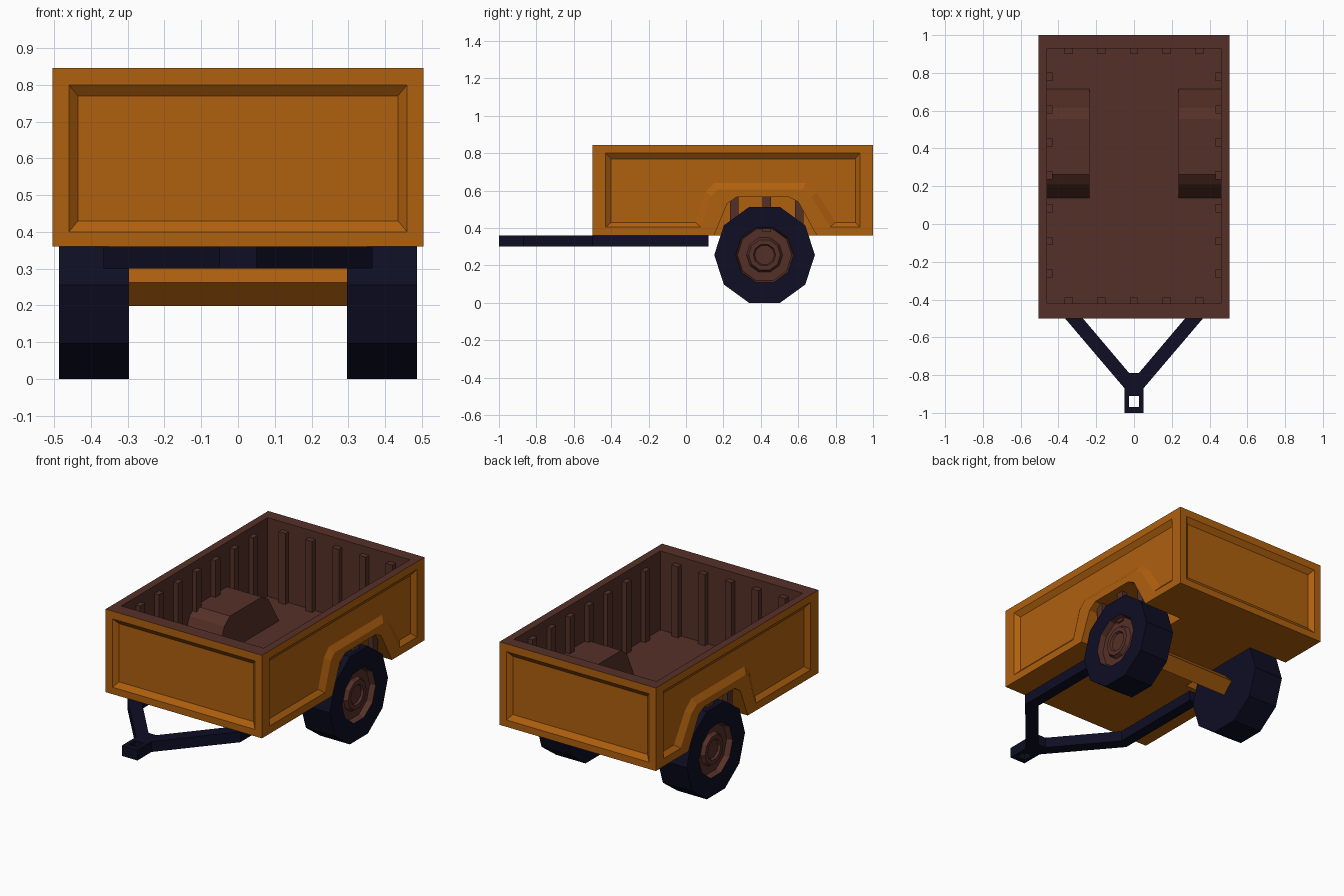
import bpy, bmesh, math

if "Cube" in bpy.data.objects:
    bpy.data.objects.remove(bpy.data.objects["Cube"])


def material(name, rgb):
    m = bpy.data.materials.new(name)
    m.diffuse_color = (*rgb, 1)
    m.use_nodes = True
    m.node_tree.nodes["Principled BSDF"].inputs["Base Color"].default_value = m.diffuse_color
    return m


MATS = [material("orange_paint", (0.43, 0.117, 0.0045)),
        material("dark_brown", (0.091, 0.030, 0.021)),
        material("near_black_navy", (0.0044, 0.0044, 0.018))]
ORANGE, BROWN, NAVY = range(3)


def finish(name, bm, mat=None):
    bmesh.ops.recalc_face_normals(bm, faces=bm.faces)
    me = bpy.data.meshes.new(name)
    if mat is not None:
        for f in bm.faces:
            f.material_index = mat
    bm.to_mesh(me)
    bm.free()
    for m in MATS:
        me.materials.append(m)
    ob = bpy.data.objects.new(name, me)
    bpy.context.collection.objects.link(ob)
    return ob


def add_loft(bm, loops):
    """Skin a list of equal-length loops and cap both ends."""
    rings = [[bm.verts.new(p) for p in lp] for lp in loops]
    n = len(rings[0])
    for a, b in zip(rings, rings[1:]):
        for i in range(n):
            bm.faces.new((a[i], a[(i + 1) % n], b[(i + 1) % n], b[i]))
    bm.faces.new(rings[0])
    bm.faces.new(rings[-1])


def loft(name, loops, mat):
    bm = bmesh.new()
    add_loft(bm, loops)
    return finish(name, bm, mat)


def rect(x0, x1, y0, y1):
    return [(x0, y0), (x1, y0), (x1, y1), (x0, y1)]


def along_x(prof, x):
    return [(x, a, b) for a, b in prof]


def along_y(prof, y):
    return [(a, y, b) for a, b in prof]


def along_z(prof, z):
    return [(a, b, z) for a, b in prof]


def boolean(ob, tool, op):
    mod = ob.modifiers.new("bool", 'BOOLEAN')
    mod.operation, mod.object, mod.solver = op, tool, 'EXACT'
    bpy.context.view_layer.objects.active = ob
    bpy.ops.object.modifier_apply(modifier=mod.name)
    bpy.data.objects.remove(tool)


# Cargo box with hollow interior
W, TOP, FLOOR = 0.505, 0.845, 0.385
shell = rect(-W, W, -0.5, 1.0)
body = loft("cargo_box", [along_z(shell, 0.36), along_z(shell, TOP)], ORANGE)
inside = rect(-0.46, 0.46, -0.42, 0.93)
boolean(body, loft("cut", [along_z(inside, FLOOR), along_z(inside, 1.0)], BROWN), 'DIFFERENCE')

# Wheel wells inside, then arches cut from outside
well = [(.13, .37), (.21, .545), (.262, .585), (.555, .585), (.615, .55), (.725, .37)]
arch = [(.142, .34), (.22, .53), (.27, .565), (.55, .565), (.60, .54), (.71, .34)]
for s in (-1, 1):
    boolean(body, loft("well", [along_x(well, s * .235), along_x(well, s * .47)], BROWN), 'UNION')
for s in (-1, 1):
    boolean(body, loft("cut", [along_x(arch, s * .25), along_x(arch, s * .6)], ORANGE), 'DIFFERENCE')

# Sunken panels with bevelled borders on all four sides
side_out = [(-.43, .405), (.08, .405), (.135, .57), (.17, .605), (.62, .605),
            (.67, .57), (.77, .405), (.93, .405), (.93, .80), (-.43, .80)]
side_in = [(-.40, .43), (.05, .43), (.105, .595), (.15, .64), (.64, .64),
           (.70, .59), (.80, .43), (.905, .43), (.905, .77), (-.40, .77)]
for s in (-1, 1):
    boolean(body, loft("cut", [along_x(side_out, s * .55), along_x(side_out, s * W),
                               along_x(side_in, s * .482)], ORANGE), 'DIFFERENCE')
end_out, end_in = rect(-.46, .46, .40, .80), rect(-.435, .435, .43, .77)
for y, d in ((-0.5, 1), (1.0, -1)):
    boolean(body, loft("cut", [along_y(end_out, y - d * .05), along_y(end_out, y),
                               along_y(end_in, y + d * .023)], ORANGE), 'DIFFERENCE')

# Brown top rim
for f in body.data.polygons:
    if f.center.z > TOP - 0.002 and f.normal.z > 0.9:
        f.material_index = BROWN

# Ribs on the inner walls
bm = bmesh.new()


def rib(x0, x1, y0, y1):
    r = rect(x0, x1, y0, y1)
    add_loft(bm, [along_z(r, FLOOR - .005), along_z(r, 0.80)])


for i in range(5):
    x = (i - 2) * 0.173
    rib(x - .022, x + .022, -.43, -.39)
    rib(x - .022, x + .022, .90, .94)
for i in range(7):
    y = 0.78 - i * 0.174
    rib(-.465, -.432, y - .022, y + .022)
    rib(.432, .465, y - .022, y + .022)
finish("inner_ribs", bm, BROWN)

# Tow frame: half outline with half the hitch hole, mirrored
half = [(0, -1), (.05, -1), (.05, -.87), (.365, -.5), (.365, .12), (.30, .12),
        (.30, -.465), (.025, -.79), (0, -.79), (0, -.91), (.027, -.91), (.027, -.97), (0, -.97)]
bm = bmesh.new()
for s in (-1, 1):
    outline = [(s * x, y) for x, y in half]
    add_loft(bm, [along_z(outline, 0.30), along_z(outline, 0.361)])
seam = [f for f in bm.faces if all(abs(v.co.x) < 1e-5 for v in f.verts)]
bmesh.ops.delete(bm, geom=seam, context='FACES')
bmesh.ops.remove_doubles(bm, verts=bm.verts, dist=1e-4)
finish("tow_frame", bm, NAVY)

# Axle: square bar standing on its edge
CY, CZ = 0.42, 0.256
bar = [(CY, .198), (CY + .064, .262), (CY, .326), (CY - .064, .262)]
loft("axle", [along_x(bar, -.31), along_x(bar, .31)], ORANGE)


# Ten-sided wheels: tyre and rim from one turned profile (x, radius)
def ring(x, r):
    return [(x, CY + r * math.cos(i * math.tau / 10), CZ + r * math.sin(i * math.tau / 10))
            for i in range(10)]


turned = [(.297, .15), (.297, .269), (.487, .269), (.487, .155), (.455, .145),
          (.455, .097), (.477, .085), (.477, .06), (.465, .053)]
for s, side in ((-1, "left"), (1, "right")):
    w = loft(side + "_wheel", [ring(s * x, r) for x, r in turned], NAVY)
    for f in w.data.polygons:
        far = max(math.hypot(w.data.vertices[v].co.y - CY, w.data.vertices[v].co.z - CZ)
                  for v in f.vertices)
        if far < 0.16 and abs(f.center.x) > 0.4:
            f.material_index = BROWN
